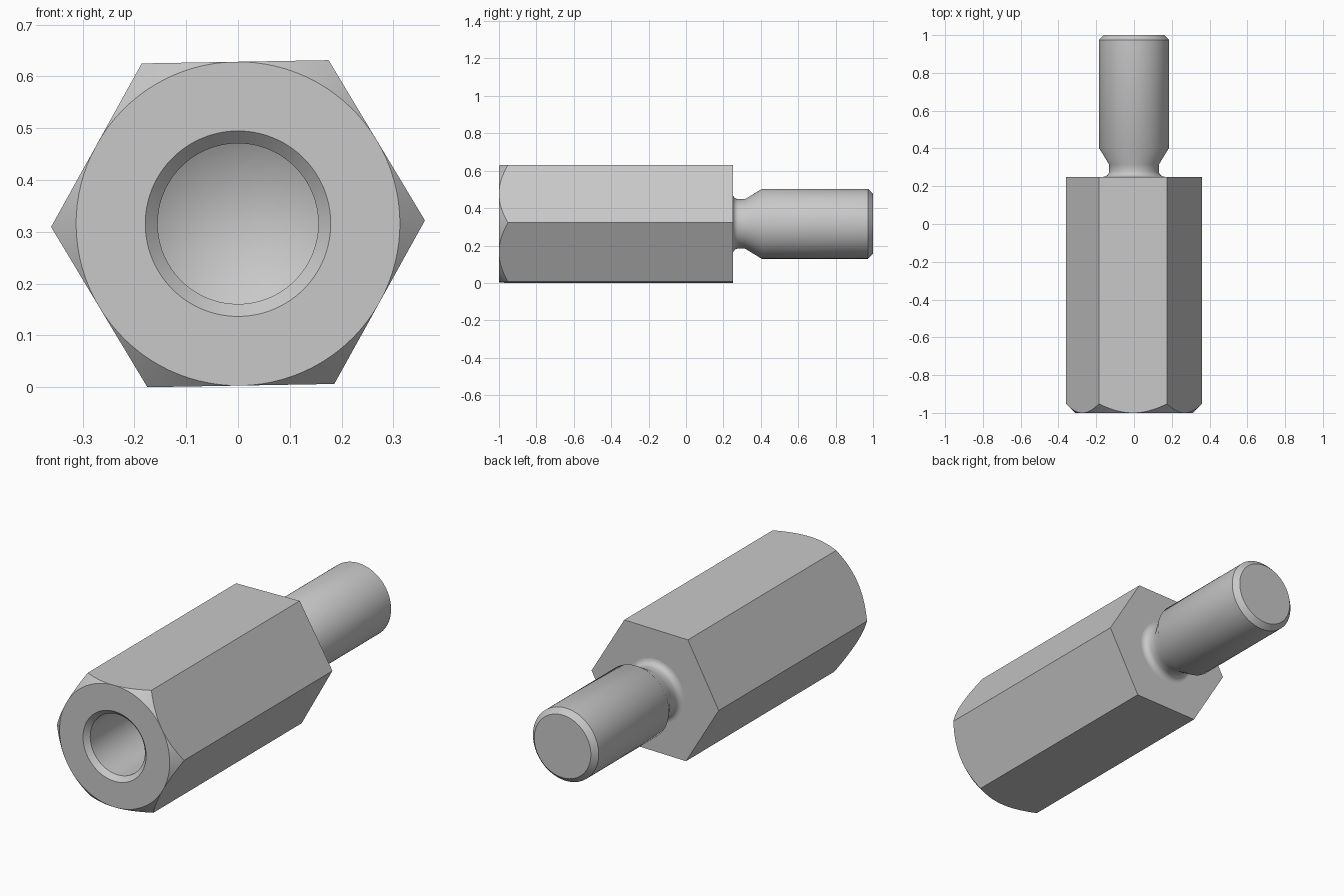
import bpy
import bmesh
from math import cos, sin, pi, radians

cube = bpy.data.objects.get("Cube")
if cube:
    bpy.data.objects.remove(cube, do_unlink=True)

SEGMENTS = 96
APOTHEM = 0.3125                     # half the width across the flats
TILT = radians(1)                    # slight roll of the hexagon
AXIS_Z = 0.3156                      # height of the long axis
FRONT, SHOULDER, TIP = -1.0, 0.25, 1.0

steel = bpy.data.materials.new("plain steel grey")
steel.use_nodes = True
steel.diffuse_color = (0.58, 0.58, 0.58, 1)
steel.node_tree.nodes["Principled BSDF"].inputs["Base Color"].default_value = steel.diffuse_color


def hex_radius(angle):
    """Distance from the axis to the hexagon outline, corner at angle zero."""
    return APOTHEM / cos(angle % (pi / 3) - pi / 6)


def revolve(name, profile, smooth_angle):
    """Sweep profile(angle) -> [(radius, y), ...] around the long axis."""
    bm = bmesh.new()
    rings = []
    for i in range(SEGMENTS):
        a = 2 * pi * i / SEGMENTS
        rings.append([bm.verts.new((r * cos(a + TILT), y, AXIS_Z + r * sin(a + TILT)))
                      for r, y in profile(a)])
    for i, ring in enumerate(rings):
        after = rings[(i + 1) % SEGMENTS]
        for j in range(len(ring) - 1):
            bm.faces.new((ring[j], ring[j + 1], after[j + 1], after[j]))
    bmesh.ops.remove_doubles(bm, verts=bm.verts, dist=1e-5)
    bmesh.ops.recalc_face_normals(bm, faces=bm.faces)
    mesh = bpy.data.meshes.new(name)
    bm.to_mesh(mesh)
    bm.free()
    mesh.materials.append(steel)
    obj = bpy.data.objects.new(name, mesh)
    bpy.context.collection.objects.link(obj)
    bpy.ops.object.select_all(action='DESELECT')
    obj.select_set(True)
    bpy.context.view_layer.objects.active = obj
    bpy.ops.object.shade_smooth_by_angle(angle=radians(smooth_angle))
    return obj


# Hexagonal body: drilled bore, countersink, chamfered front corners
def body_profile(a):
    r = hex_radius(a)
    bore, sink = 0.155, 0.179
    bottom = FRONT + 0.85
    return [(0, bottom + 0.09), (bore, bottom), (bore, FRONT + sink - bore),
            (sink, FRONT), (APOTHEM, FRONT), (r, FRONT + r - APOTHEM),
            (r, SHOULDER), (0, SHOULDER)]


# Stud: filleted neck, flare, shank and chamfered tip
def stud_profile(a):
    neck, shank, fillet = 0.132, 0.1865, 0.03
    curve = [(neck + fillet * (1 - sin(t)), SHOULDER + fillet * (1 - cos(t)))
             for t in (k * pi / 12 for k in range(7))]
    return curve + [(neck, 0.315), (shank, 0.405), (shank, TIP - 0.026),
                    (shank - 0.026, TIP), (0, TIP)]


revolve("hex_body", body_profile, 30)
revolve("stud", stud_profile, 40)
